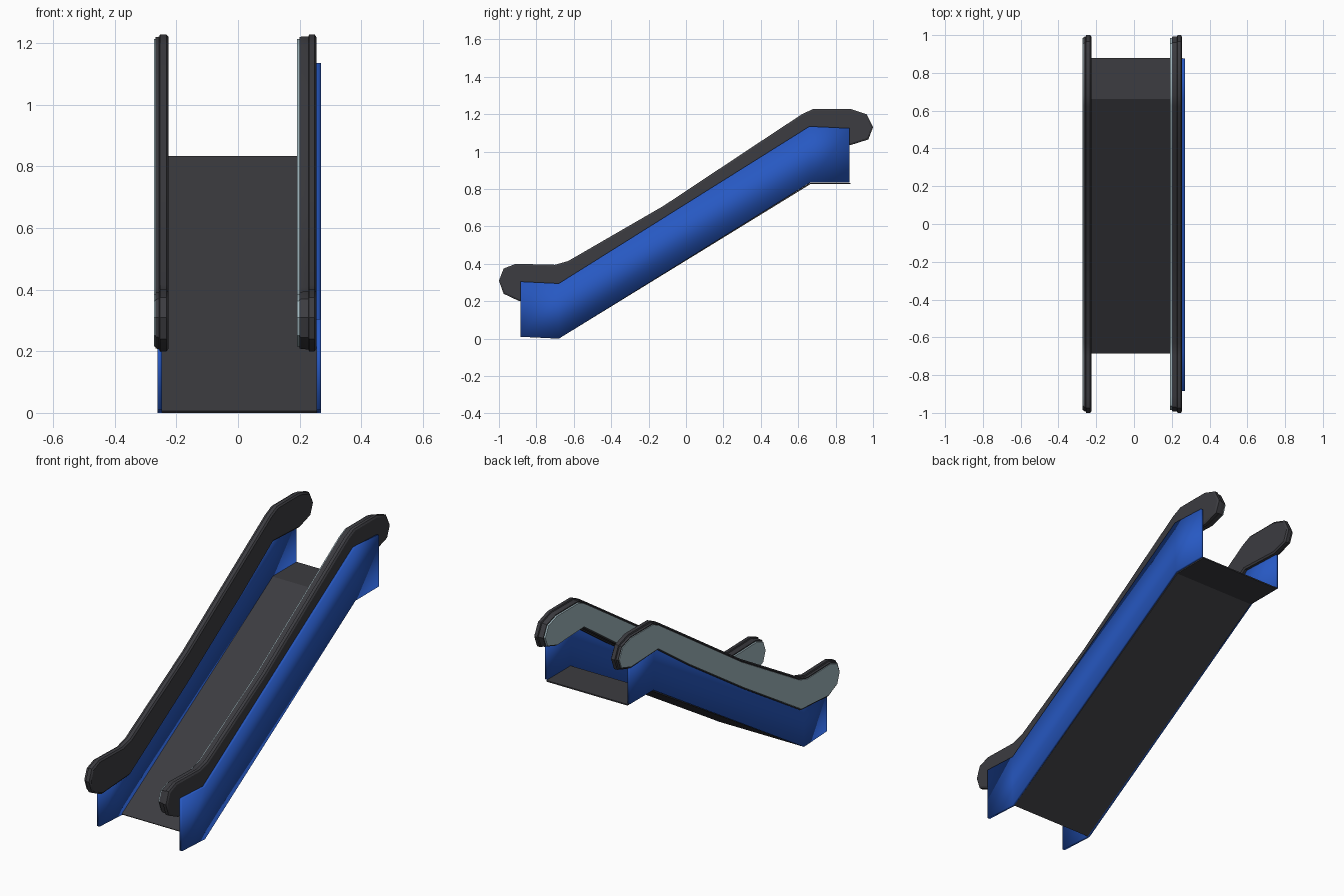
import bpy, bmesh, math
from mathutils import Vector

if "Cube" in bpy.data.objects:
    bpy.data.objects.remove(bpy.data.objects["Cube"])


def material(name, rgb):
    m = bpy.data.materials.new(name)
    m.diffuse_color = (*rgb, 1)
    m.use_nodes = True
    m.node_tree.nodes["Principled BSDF"].inputs["Base Color"].default_value = m.diffuse_color
    return m


DARK = material("dark_rubber", (0.045, 0.045, 0.052))
BLUE = material("blue_paint", (0.02, 0.098, 0.54))
GREY = material("pale_grey_panel", (0.36, 0.48, 0.52))


def finish(name, bm, mat, angle):
    bmesh.ops.recalc_face_normals(bm, faces=bm.faces)
    me = bpy.data.meshes.new(name)
    bm.to_mesh(me)
    bm.free()
    me.materials.append(mat)
    ob = bpy.data.objects.new(name, me)
    bpy.context.collection.objects.link(ob)
    bpy.ops.object.select_all(action='DESELECT')
    ob.select_set(True)
    bpy.context.view_layer.objects.active = ob
    if angle >= 180:
        bpy.ops.object.shade_smooth()
    else:
        bpy.ops.object.shade_smooth_by_angle(angle=math.radians(angle))
    return ob


def inset(pts, d):
    # mitred inward offset of a clockwise (y, z) outline
    out, n = [], len(pts)
    for i in range(n):
        p = Vector(pts[i])
        a = (p - Vector(pts[i - 1])).normalized()
        b = (Vector(pts[(i + 1) % n]) - p).normalized()
        na, nb = Vector((a.y, -a.x)), Vector((b.y, -b.x))
        out.append(p + (na + nb) * d / (1 + na.dot(nb)))
    return out


def loft(name, outline, sections, mat):
    # sections: (x, inset) pairs joined side by side
    bm = bmesh.new()
    rings = [[bm.verts.new((x, p[0], p[1])) for p in inset(outline, d)]
             for x, d in sections]
    for r, s in zip(rings, rings[1:]):
        for i in range(len(r)):
            j = (i + 1) % len(r)
            bm.faces.new((r[i], r[j], s[j], s[i]))
    bm.faces.new(rings[0])
    bm.faces.new(rings[-1])
    return finish(name, bm, mat, 30)


def strip(name, low, high, x0, x1, mat, angle):
    # solid made of quads between a lower and an upper (y, z) line
    bm = bmesh.new()
    rows = [[bm.verts.new((x, y, z)) for x, (y, z) in
             ((x0, l), (x1, l), (x1, h), (x0, h))] for l, h in zip(low, high)]
    for r, s in zip(rows, rows[1:]):
        for i in range(4):
            j = (i + 1) % 4
            bm.faces.new((r[i], r[j], s[j], s[i]))
    bm.faces.new(rows[0])
    bm.faces.new(rows[-1])
    return finish(name, bm, mat, angle)


# handrail outline, clockwise from the low end
RAIL = [(-0.89, 0.2), (-0.975, 0.24), (-1.0, 0.31), (-0.975, 0.375),
        (-0.91, 0.4), (-0.70, 0.395), (-0.63, 0.415), (-0.12, 0.71),
        (0.37, 1.035), (0.62, 1.2), (0.68, 1.228), (0.88, 1.228),
        (0.965, 1.2), (1.0, 1.13), (0.975, 1.065), (0.88, 1.035),
        (0.64, 1.045), (0.36, 0.85), (-0.13, 0.53), (-0.64, 0.215)]

# left and right handrails, each with a pale panel on its -x side
loft("left_handrail", RAIL,
     [(-0.268, 0.009), (-0.256, 0.007), (-0.253, 0), (-0.232, 0), (-0.225, 0.009)], DARK)
loft("left_handrail_panel", RAIL, [(-0.272, 0.015), (-0.267, 0.014)], GREY)
loft("right_handrail", RAIL,
     [(0.2, 0.009), (0.206, 0.007), (0.228, 0.006), (0.231, 0), (0.249, 0), (0.255, 0.009)], DARK)
loft("right_handrail_panel", RAIL, [(0.191, 0.015), (0.201, 0.014)], GREY)

# blue side skirts
LOW = [(-0.885, 0.01), (-0.68, 0.0), (0.665, 0.835), (0.875, 0.835)]
HIGH = [(-0.885, 0.305), (-0.68, 0.295), (0.66, 1.135), (0.875, 1.125)]
for side, x0, x1 in (("left", -0.262, -0.247), ("right", 0.255, 0.27)):
    strip(side + "_skirt", LOW, HIGH, x0, x1, BLUE, 180)

# sloping ramp with a flat top landing
strip("ramp_floor", [(-0.68, 0.0), (0.665, 0.826), (0.88, 0.826)],
      [(-0.685, 0.006), (0.663, 0.833), (0.88, 0.833)], -0.25, 0.258, DARK, 30)
